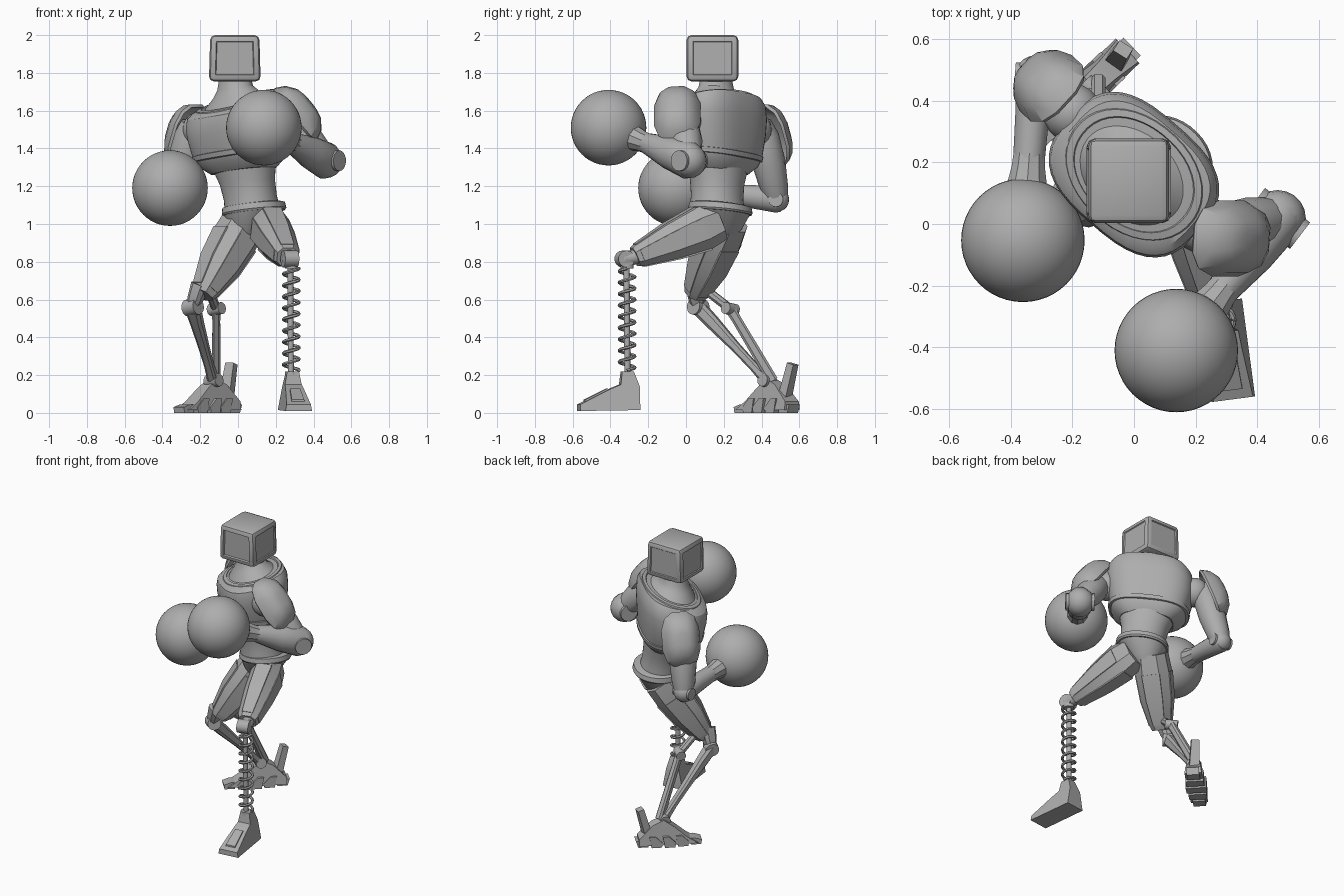
import bpy, bmesh, math
from mathutils import Vector as V, Matrix

old = bpy.data.objects.get("Cube")
if old:
    bpy.data.objects.remove(old, do_unlink=True)

GREY = (0.42, 0.42, 0.42, 1)
mat = bpy.data.materials.new("matte_grey")
mat.use_nodes = True
mat.diffuse_color = GREY
mat.node_tree.nodes["Principled BSDF"].inputs["Base Color"].default_value = GREY
parts = []


def finish(name, bm):
    bmesh.ops.recalc_face_normals(bm, faces=bm.faces)
    me = bpy.data.meshes.new(name)
    bm.to_mesh(me)
    bm.free()
    ob = bpy.data.objects.new(name, me)
    bpy.context.collection.objects.link(ob)
    me.materials.append(mat)
    parts.append(ob)
    return ob


def ring(c, u, v, w, d, n, e):
    """Superellipse cross-section around c."""
    pts = []
    for i in range(n):
        a = 2 * math.pi * (i + 0.5) / n
        x, y = math.cos(a), math.sin(a)
        pts.append(c + u * math.copysign(abs(x) ** (2 / e), x) * w
                   + v * math.copysign(abs(y) ** (2 / e), y) * d)
    return pts


def loft(name, rings):
    bm = bmesh.new()
    rows = [[bm.verts.new(p) for p in r] for r in rings]
    n = len(rows[0])
    for a, b in zip(rows, rows[1:]):
        for i in range(n):
            j = (i + 1) % n
            bm.faces.new((a[i], a[j], b[j], b[i]))
    bm.faces.new(rows[0][::-1])
    bm.faces.new(rows[-1])
    return finish(name, bm)


def limb(name, a, b, stations, n=8, e=2, ref=(0, 0, 1)):
    """Loft from a to b; stations are (t, half width, half depth)."""
    a, b = V(a), V(b)
    axis = (b - a).normalized()
    u = axis.cross(V(ref)).normalized()
    v = u.cross(axis)
    return loft(name, [ring(a.lerp(b, t), u, v, w, d, n, e) for t, w, d in stations])


def rod(name, a, b, r, n=14):
    a, b = V(a), V(b)
    ref = (0, 0, 1) if abs((b - a).normalized().z) < 0.95 else (0, 1, 0)
    return limb(name, a, b, [(0, r, r), (1, r, r)], n, 2, ref)


def ball(name, c, r, seg=20):
    bm = bmesh.new()
    bmesh.ops.create_uvsphere(bm, u_segments=seg, v_segments=seg // 2, radius=r,
                              matrix=Matrix.Translation(c))
    return finish(name, bm)


YAW = -0.715
U = V((math.cos(YAW), math.sin(YAW), 0.13))
BACK = V((-math.sin(YAW), math.cos(YAW), 0))


def trunk(name, rows, e=2.4, y=0.16):
    """Rings turned with the body: (z, x, half width, half depth, rise towards the back)."""
    return loft(name, [ring(V((x, y, z)), U, BACK + V((0, 0, k)), w, d, 40, e)
                       for z, x, w, d, k in rows])


def prism(name, profile, half, loc, yaw):
    """Side profile (y, z) given a width rule, then turned."""
    bm = bmesh.new()
    m = Matrix.Translation(loc) @ Matrix.Rotation(yaw, 4, 'Z')
    sides = [[bm.verts.new(m @ V((s * half(z), y, z))) for y, z in profile] for s in (-1, 1)]
    n = len(profile)
    for i in range(n):
        j = (i + 1) % n
        bm.faces.new((sides[0][i], sides[0][j], sides[1][j], sides[1][i]))
    for s in sides:
        bm.faces.new(s)
    return finish(name, bm)


# Head: chamfered box with a recessed screen and side panels
bm = bmesh.new()
bmesh.ops.create_cube(bm, size=2, matrix=Matrix.Translation((-0.017, 0.14, 1.8775))
                      @ Matrix.Diagonal((0.137, 0.137, 0.1225, 1)))
for v in bm.verts:
    if v.co.z > 1.9:
        v.co.x = -0.017 + (v.co.x + 0.017) * 0.95
bmesh.ops.bevel(bm, geom=list(bm.edges), offset=0.026, segments=2, profile=0.5, affect='EDGES')
for f in sorted(bm.faces, key=lambda f: -f.calc_area())[:6]:
    f.normal_update()
    if abs(f.normal.z) < 0.5:
        front = f.normal.y < -0.5
        bmesh.ops.inset_region(bm, faces=[f], thickness=0.01, depth=0)
        bmesh.ops.inset_region(bm, faces=[f], thickness=0.006, depth=-0.012 if front else -0.006)
finish("head", bm)

# Trunk: the collar drops low at the chest and rises behind the neck
trunk("neck", [(1.6, 0, 0.225, 0.17, 0.3), (1.65, -0.005, 0.185, 0.14, 0.25),
               (1.685, -0.01, 0.13, 0.11, 0.12), (1.72, -0.015, 0.098, 0.09, 0.05),
               (1.77, -0.017, 0.085, 0.083, 0)], 2)
trunk("chest", [(1.28, 0.03, 0.17, 0.14, 0), (1.325, 0.02, 0.225, 0.18, 0),
                (1.375, 0.01, 0.25, 0.195, 0), (1.49, 0, 0.273, 0.208, 0.04),
                (1.56, 0, 0.28, 0.212, 0.12), (1.615, 0, 0.273, 0.206, 0.22),
                (1.643, 0, 0.25, 0.188, 0.29), (1.65, 0, 0.2, 0.155, 0.29)], 2.8)
trunk("collar_band", [(1.625, 0, 0.255, 0.19, 0.3), (1.652, 0, 0.24, 0.18, 0.3),
                      (1.656, 0, 0.215, 0.16, 0.3), (1.63, 0, 0.2, 0.15, 0.3)], 2.1)
trunk("chest_band", [(1.35, 0.013, 0.235, 0.185, 0), (1.355, 0.013, 0.255, 0.2, 0),
                     (1.38, 0.01, 0.261, 0.205, 0), (1.385, 0.01, 0.24, 0.19, 0)], 2.6)
trunk("abdomen", [(1.08, 0.075, 0.145, 0.14, 0), (1.14, 0.065, 0.142, 0.132, 0),
                  (1.22, 0.05, 0.15, 0.135, 0), (1.32, 0.03, 0.18, 0.15, 0)], 2.1, 0.165)
trunk("belt", [(1.06, 0.085, 0.165, 0.16, 0), (1.07, 0.085, 0.17, 0.166, 0),
               (1.1, 0.083, 0.166, 0.16, 0), (1.105, 0.082, 0.15, 0.14, 0)], 2.1, 0.182)
trunk("pelvis", [(0.9, 0.05, 0.035, 0.05, 0), (0.97, 0.068, 0.1, 0.11, 0),
                 (1.07, 0.085, 0.16, 0.156, 0)], 2.2, 0.18)

# Arms: shoulder, pad shell, upper arm, elbow, forearm, cuff and round glove
arms = {
    "right": dict(joint=(-0.2, 0.36, 1.5), top=(-0.25, 0.4, 1.5), elbow=(-0.32, 0.48, 1.13),
                  glove=(-0.36, -0.053, 1.19), pad=(-0.29, 0.46, 1.48),
                  out=(-0.65, 0.6, 0.35), ref=(0.68, 0.73, 0), r=0.066),
    "left": dict(joint=(0.22, 0.0, 1.55), top=(0.28, -0.02, 1.54), elbow=(0.465, 0.018, 1.335),
                 glove=(0.137, -0.41, 1.51), pad=(0.33, -0.05, 1.6),
                 out=(0.76, -0.1, 0.62), ref=(0, 1, 0), r=0.092)}
for side, p in arms.items():
    elbow, glove, r = V(p["elbow"]), V(p["glove"]), p["r"]
    ball(side + "_shoulder", p["joint"], 0.095)
    rod(side + "_shoulder_axle", p["joint"], p["top"], 0.07)
    limb(side + "_upper_arm", p["top"], elbow,
         [(-0.1, 0.06, 0.06), (0.1, 0.085, 0.085), (0.5, 0.088, 0.088), (0.85, 0.074, 0.074),
          (1.05, 0.055, 0.055)], 14, 2, (0, 1, 0))
    c, out = V(p["pad"]), V(p["out"]).normalized()
    limb(side + "_shoulder_pad", c - out * 0.045, c + out * 0.07,
         [(0.55, 0.09, 0.06), (0.35, 0.14, 0.1), (0, 0.17, 0.118), (0.12, 0.182, 0.127),
          (0.55, 0.155, 0.108), (0.9, 0.1, 0.07), (1, 0.05, 0.035)], 12, 2.7, p["ref"])
    arm = (glove - elbow).normalized()
    hinge = arm.cross(V((0, 0, 1))).normalized()
    ball(side + "_elbow", elbow, r)
    rod(side + "_elbow_hinge", elbow - hinge * r, elbow + hinge * r, r * 0.6)
    wrist = glove - arm * 0.25
    limb(side + "_forearm", elbow - arm * 0.03, wrist,
         [(0, r * 0.85, r * 0.95), (0.08, r * 0.95, r * 1.08), (0.5, r * 0.85, r * 0.95),
          (1, 0.052, 0.052)], 16)
    limb(side + "_cuff", wrist - arm * 0.03, glove - arm * 0.17,
         [(0, 0.054, 0.054), (0.4, 0.057, 0.057), (1, 0.07, 0.07)], 10)
    ball(side + "_glove", glove, 0.2, 48)


# Thighs: faceted shell with raised panels
def thigh(side, a, b, stations):
    limb(side + "_thigh", a, b, stations, 8, 2.6)
    inner = stations[1:-1]
    limb(side + "_thigh_side_panel", a, b, [(t, w * 1.07, d * 0.5) for t, w, d in inner], 4, 9)
    limb(side + "_thigh_top_panel", a, b, [(t, w * 0.55, d * 1.07) for t, w, d in inner], 4, 9)


thigh("left", (0.142, 0.17, 1.015), (0.262, -0.27, 0.825),
      [(0, 0.085, 0.11), (0.2, 0.1, 0.125), (0.55, 0.092, 0.105), (0.95, 0.07, 0.066), (1, 0.06, 0.055)])
thigh("right", (0.04, 0.22, 1.02), (-0.187, 0.05, 0.625),
      [(0, 0.105, 0.115), (0.25, 0.115, 0.12), (0.6, 0.105, 0.108), (0.93, 0.073, 0.07), (1, 0.06, 0.055)])

# Left lower leg: knee, coil spring around a rod, wedge foot
ball("left_knee", (0.275, -0.325, 0.815), 0.042)
rod("left_knee_hinge", (0.238, -0.336, 0.815), (0.312, -0.314, 0.815), 0.045)
rod("left_knee_socket", (0.265, -0.25, 0.83), (0.275, -0.32, 0.815), 0.04)
rod("left_shin_rod", (0.28, -0.31, 0.2), (0.277, -0.315, 0.8), 0.016)
for name, z in (("spring_top_cap", 0.765), ("spring_bottom_cap", 0.2)):
    rod(name, (0.282, -0.312, z), (0.282, -0.312, z + 0.02), 0.035)
cu = bpy.data.curves.new("shin_spring", 'CURVE')
cu.dimensions = '3D'
cu.bevel_depth = 0.009
cu.bevel_resolution = 1
turns, steps = 9, 20
sp = cu.splines.new('POLY')
sp.points.add(turns * steps)
for i, pt in enumerate(sp.points):
    a = 2 * math.pi * i / steps
    pt.co = (0.282 + 0.041 * math.cos(a), -0.312 + 0.041 * math.sin(a),
             0.225 + 0.54 * i / (turns * steps), 1)
spring = bpy.data.objects.new("shin_spring", cu)
bpy.context.collection.objects.link(spring)
cu.materials.append(mat)
bpy.ops.object.select_all(action='DESELECT')
spring.select_set(True)
bpy.context.view_layer.objects.active = spring
bpy.ops.object.convert(target='MESH')
parts.append(bpy.context.view_layer.objects.active)
spot, turn = (0.288, -0.31, 0), 0.13
prism("left_foot", [(-0.26, 0.01), (-0.26, 0.045), (-0.1, 0.125), (-0.04, 0.15), (-0.032, 0.22),
                    (0.03, 0.22), (0.06, 0.14), (0.06, 0.015)],
      lambda z: 0.073 - 0.19 * z, spot, turn)
prism("left_foot_plate", [(-0.23, 0.055), (-0.23, 0.07), (-0.11, 0.13), (-0.1, 0.12)],
      lambda z: 0.04 - 0.1 * z, spot, turn)

# Right lower leg: twin linkage bars
hinge = U.normalized() * 0.04
knee, rear, ankle = V((-0.24, 0.065, 0.56)), V((-0.115, 0.235, 0.55)), V((-0.13, 0.43, 0.17))
for name, c, r in (("knee_hinge", knee, 0.045), ("rear_hinge", rear, 0.032), ("ankle_hinge", ankle, 0.035)):
    rod("right_" + name, c - hinge, c + hinge, r)
limb("right_knee_link", (-0.2, 0.05, 0.68), knee, [(0, 0.05, 0.045), (0.6, 0.045, 0.04), (1, 0.03, 0.03)], 8, 3)
rod("right_rear_link", (-0.16, 0.08, 0.67), rear, 0.025, 8)
limb("right_front_shin", knee, ankle,
     [(0, 0.042, 0.04), (0.2, 0.034, 0.038), (0.55, 0.028, 0.026), (0.8, 0.025, 0.024), (1, 0.03, 0.03)], 8, 3)
limb("right_rear_shin", rear, (-0.115, 0.46, 0.17),
     [(0, 0.025, 0.03), (0.15, 0.022, 0.027), (1, 0.024, 0.03)], 8, 3)

# Right foot: ridged sole, instep and upright heel tab
spot, turn = (-0.158, 0.43, 0), -0.81
prism("right_instep", [(-0.19, 0.015), (-0.12, 0.06), (-0.04, 0.13), (0.03, 0.18), (0.1, 0.15),
                       (0.19, 0.06), (0.19, 0.015)], lambda z: 0.057 - 0.12 * z, spot, turn)
for i, w in enumerate((0.04, 0.058, 0.066, 0.058, 0.04)):
    y, h = -0.17 + 0.085 * i, 0.045 + 0.03 * (i in (1, 2, 3))
    prism("right_sole_segment_%d" % (i + 1),
          [(y - 0.04, 0), (y - 0.046, 0.03), (y, h), (y + 0.04, h), (y + 0.025, 0)],
          lambda z: w, spot, turn)
limb("right_heel_tab", (-0.06, 0.525, 0.09), (-0.035, 0.565, 0.26), [(0, 0.035, 0.026), (1, 0.028, 0.022)], 4, 9)

# Smooth curved parts, keep hard edges
for ob in parts:
    ob.select_set(True)
bpy.context.view_layer.objects.active = parts[0]
bpy.ops.object.shade_smooth_by_angle(angle=math.radians(32))
